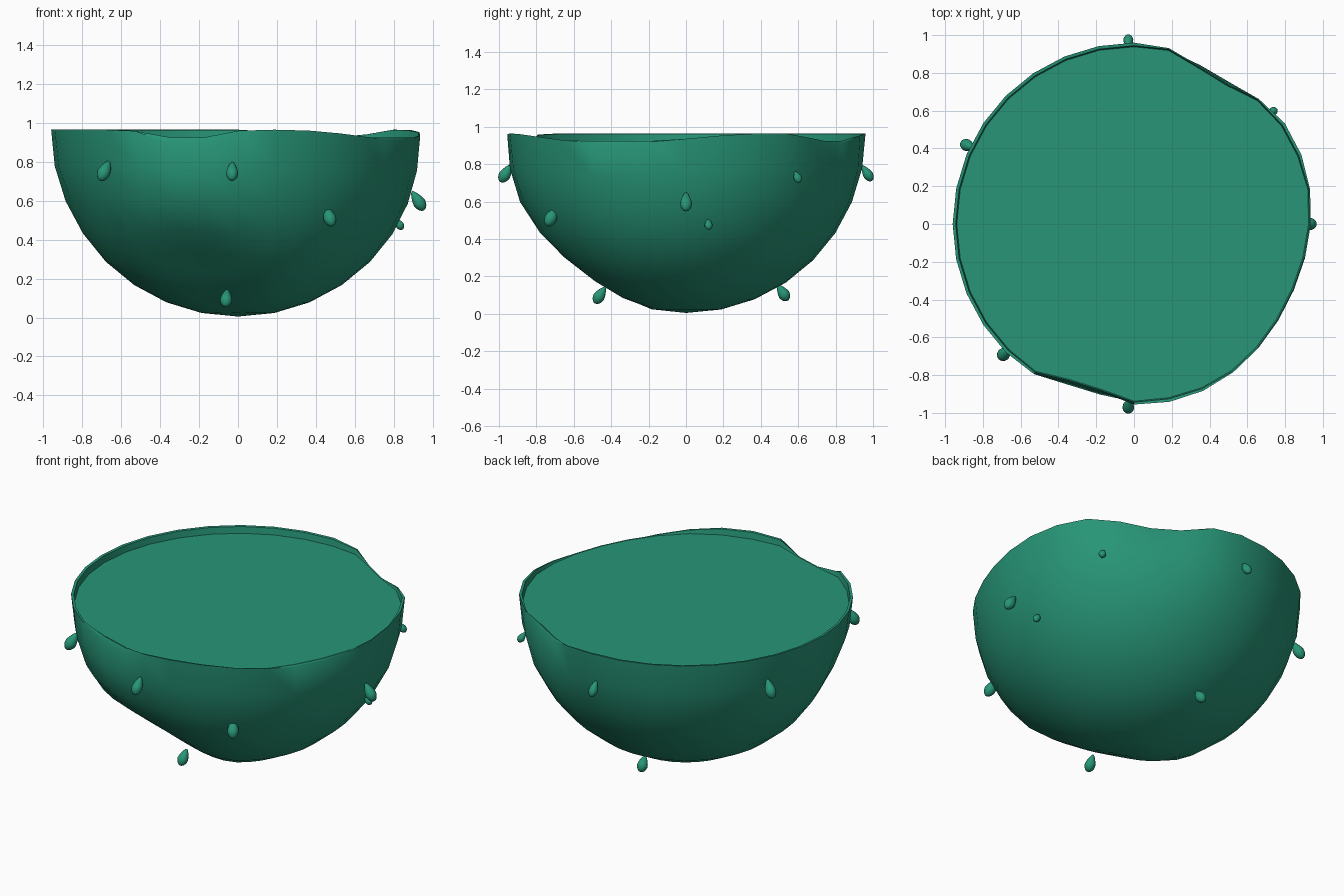
import bpy, bmesh, math
from mathutils import Vector, Matrix

if "Cube" in bpy.data.objects:
    bpy.data.objects.remove(bpy.data.objects["Cube"])

R, CZ, SEG, RINGS = 0.96, 0.965, 32, 8
LEVEL = 0.923  # height of the flat filling

green = bpy.data.materials.new("sea green")
green.diffuse_color = (0.020, 0.300, 0.182, 1)
green.use_nodes = True
green.node_tree.nodes["Principled BSDF"].inputs["Base Color"].default_value = green.diffuse_color


def finish(bm, name, angle=40):
    bmesh.ops.recalc_face_normals(bm, faces=bm.faces[:])
    me = bpy.data.meshes.new(name)
    bm.to_mesh(me)
    bm.free()
    me.materials.append(green)
    ob = bpy.data.objects.new(name, me)
    bpy.context.collection.objects.link(ob)
    bpy.ops.object.select_all(action='DESELECT')
    ob.select_set(True)
    bpy.context.view_layer.objects.active = ob
    bpy.ops.object.shade_smooth_by_angle(angle=math.radians(angle))
    return ob


def direction(az, el):
    a, e = math.radians(az), math.radians(el)
    return Vector((math.cos(a) * math.cos(e), math.sin(a) * math.cos(e), math.sin(e)))


# Dents: centre direction, angular radius, push inward, push down
DENTS = [
    (direction(-107, 0), 20, 0.07, 0.09),
    (direction(60, 0), 25, 0.07, 0.068),
    (direction(-25, -3), 52, 0.045, 0.055),
    (direction(-109.6, -51), 32, 0.085, 0.0),
    (direction(-158, -27), 24, 0.02, 0.0),
]


def dented(d):
    p = d * R
    for c, rad, push, drop in DENTS:
        t = min(math.degrees(d.angle(c)) / rad, 1)
        f = 1 - t * t * (3 - 2 * t)
        p = p - d * (push * f) - Vector((0, 0, drop * f))
    return p + Vector((0, 0, CZ))


# Bowl: dented half sphere with a thin rim
bm = bmesh.new()
rings = [[bm.verts.new(dented(direction(360 * i / SEG, -90 * j / RINGS)))
          for i in range(SEG)] for j in range(RINGS)]
bottom = bm.verts.new(dented(Vector((0, 0, -1))))
lip, well = [], []
for v in rings[0]:
    flat = Vector((v.co.x, v.co.y, 0))
    r = flat.length
    u = flat / r
    inner = min(0.938, r - 0.012)
    lip.append(bm.verts.new(u * (inner + 0.006) + Vector((0, 0, max(v.co.z - 0.002, LEVEL + 0.002)))))
    well.append(bm.verts.new(u * inner + Vector((0, 0, LEVEL - 0.005))))
edge_points = [w.co.copy() for w in well]
loops = [well, lip] + rings
for a, b in zip(loops, loops[1:]):
    for i in range(SEG):
        k = (i + 1) % SEG
        bm.faces.new((a[i], b[i], b[k], a[k]))
for i in range(SEG):
    bm.faces.new((rings[-1][i], bottom, rings[-1][(i + 1) % SEG]))
finish(bm, "bowl")

# Flat filling inside the bowl
bm = bmesh.new()
bm.faces.new([bm.verts.new((p.x, p.y, LEVEL)) for p in edge_points])
fill = finish(bm, "filling")
if fill.data.polygons[0].normal.z < 0:
    fill.data.flip_normals()


# Droplets: teardrops leaning out from the wall
def droplet(n, pos, length, width, tilt=33):
    bm = bmesh.new()
    bmesh.ops.create_uvsphere(bm, u_segments=16, v_segments=12, radius=1)
    for v in bm.verts:
        taper = 1 - 0.38 * max(0, v.co.z + 0.3)
        v.co = Vector((v.co.x * taper * width / 2, v.co.y * taper * width / 2, v.co.z * length / 2))
    az = math.atan2(pos[1], pos[0])
    rot = Matrix.Rotation(az, 4, 'Z') @ Matrix.Rotation(-math.radians(tilt), 4, 'Y')
    bmesh.ops.transform(bm, matrix=Matrix.Translation(pos) @ rot, verts=bm.verts[:])
    finish(bm, f"droplet_{n}", 60)


DROPS = [
    ((-0.685, -0.685, 0.755), 0.120, 0.072),
    ((-0.03, -0.963, 0.752), 0.112, 0.066),
    ((0.468, -0.718, 0.52), 0.116, 0.070),
    ((-0.06, -0.46, 0.10), 0.104, 0.066),
    ((0.925, 0.0, 0.60), 0.116, 0.068),
    ((0.828, 0.12, 0.48), 0.066, 0.045),
    ((0.735, 0.595, 0.732), 0.070, 0.046),
    ((-0.03, 0.968, 0.752), 0.098, 0.056),
    ((-0.06, 0.518, 0.113), 0.100, 0.066),
    ((-0.88, 0.415, 0.768), 0.116, 0.068),
]
for n, (pos, length, width) in enumerate(DROPS, 1):
    droplet(n, pos, length, width)
